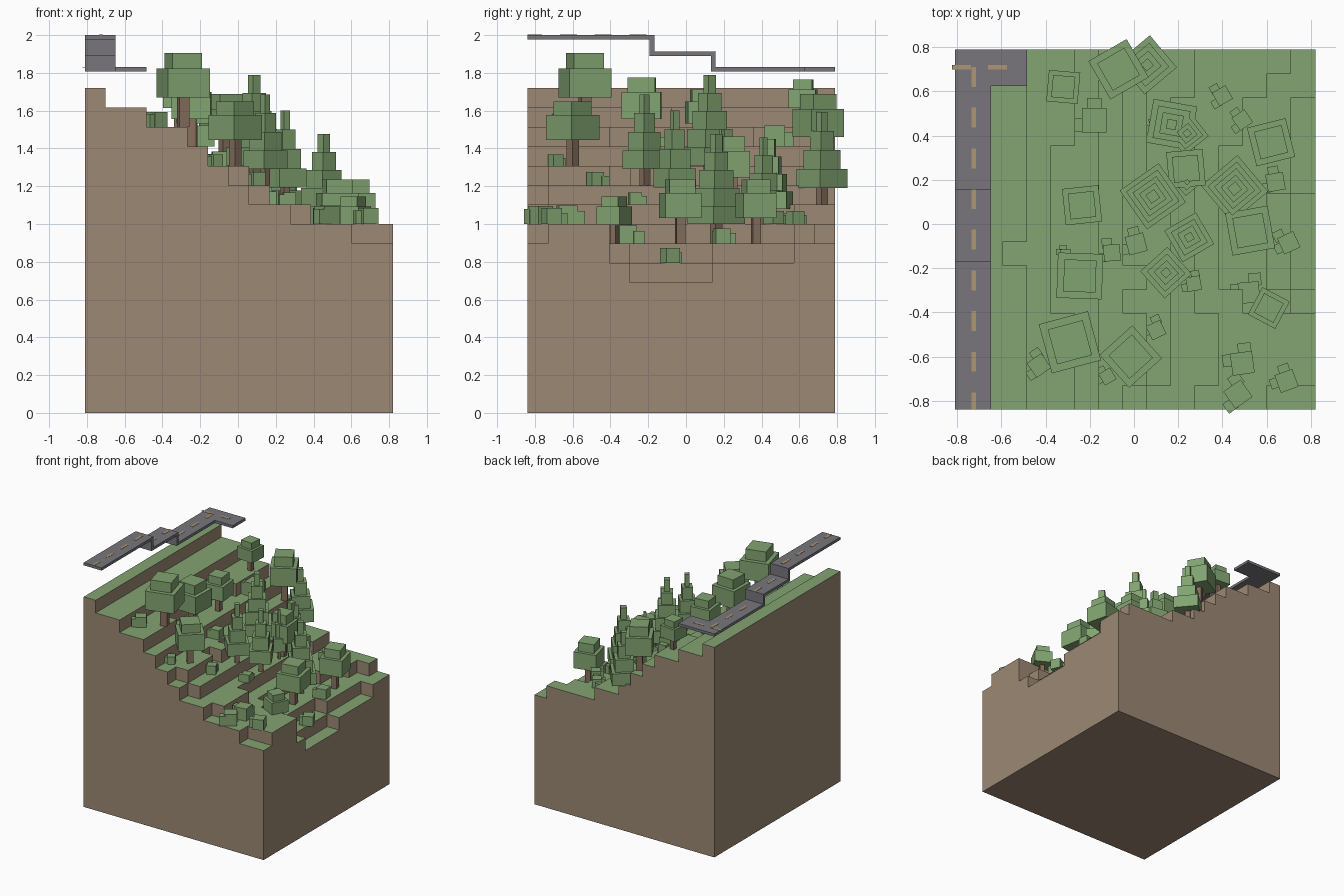
import bpy, bmesh, math, random
from mathutils import Matrix, Vector

if "Cube" in bpy.data.objects:
    bpy.data.objects.remove(bpy.data.objects["Cube"])

random.seed(4)


def material(name, rgb):
    m = bpy.data.materials.new(name)
    m.diffuse_color = (*rgb, 1)
    m.use_nodes = True
    m.node_tree.nodes["Principled BSDF"].inputs["Base Color"].default_value = m.diffuse_color
    return m


GRASS = material("grass green", (0.227, 0.366, 0.171))
DIRT = material("dirt brown", (0.335, 0.25, 0.175))
LEAF = material("leaf green", (0.222, 0.371, 0.165))
BARK = material("bark brown", (0.24, 0.16, 0.11))
ASPHALT = material("asphalt grey", (0.188, 0.18, 0.202))
PAINT = material("lane tan", (0.43, 0.31, 0.17))


def finish(name, bm, mats):
    me = bpy.data.meshes.new(name)
    bm.to_mesh(me)
    bm.free()
    for m in mats:
        me.materials.append(m)
    ob = bpy.data.objects.new(name, me)
    bpy.context.collection.objects.link(ob)
    return ob


def box(bm, x0, x1, y0, y1, z0, z1, mat=0):
    mtx = Matrix.Translation(((x0 + x1) / 2, (y0 + y1) / 2, (z0 + z1) / 2)) @ \
        Matrix.Diagonal((x1 - x0, y1 - y0, z1 - z0, 1))
    for v in bmesh.ops.create_cube(bm, size=1, matrix=mtx)["verts"]:
        for f in v.link_faces:
            f.material_index = mat


def block(bm, w, z0, z1, mat=0, x=0, y=0):
    box(bm, x - w / 2, x + w / 2, y - w / 2, y + w / 2, z0, z1, mat)


# Terraced hillside: 15 x 15 columns; each band of rows lists where each terrace ends
N, X0, Y0, CELL = 15, -0.81, -0.84, 1.63 / 15
BANDS = [
    (1, (1, 3, 5, 6, 7, 8, 10, 13, 15, 15)),
    (4, (1, 3, 5, 6, 8, 9, 11, 15, 15, 15)),
    (5, (1, 3, 4, 6, 7, 9, 10, 12, 14, 15)),
    (6, (1, 3, 4, 6, 8, 9, 10, 11, 13, 14)),
    (7, (1, 2, 4, 6, 7, 9, 10, 11, 13, 14)),
    (9, (1, 3, 4, 6, 7, 9, 10, 11, 13, 14)),
    (11, (1, 3, 4, 6, 7, 8, 10, 11, 14, 15)),
    (13, (1, 3, 5, 6, 7, 8, 9, 12, 14, 15)),
    (14, (1, 3, 5, 6, 7, 8, 10, 13, 15, 15)),
    (15, (1, 3, 5, 6, 7, 8, 10, 14, 15, 15)),
]


def height(i, j):
    if not (0 <= i < N and 0 <= j < N):
        return 0
    ends = next(e for top, e in BANDS if j < top)
    return 1.72 - 0.103 * sum(i >= e for e in ends)


def ground(x, y):
    return height(min(N - 1, int((x - X0) / CELL)), min(N - 1, int((y - Y0) / CELL)))


bm = bmesh.new()


def quad(pts, mat):
    bm.faces.new([bm.verts.new(p) for p in pts]).material_index = mat


for i in range(N):
    for j in range(N):
        a, b = X0 + i * CELL, X0 + (i + 1) * CELL
        c, d = Y0 + j * CELL, Y0 + (j + 1) * CELL
        h = height(i, j)
        quad([(a, c, h), (b, c, h), (b, d, h), (a, d, h)], 0)
        for di, dj, p, q in ((0, -1, (a, c), (b, c)), (1, 0, (b, c), (b, d)),
                             (0, 1, (b, d), (a, d)), (-1, 0, (a, d), (a, c))):
            low = height(i + di, j + dj)
            if low < h - 0.01:
                quad([(*p, low), (*q, low), (*q, h), (*p, h)], 1)
X1, Y1 = X0 + 1.63, Y0 + 1.63
quad([(X0, Y0, 0), (X0, Y1, 0), (X1, Y1, 0), (X1, Y0, 0)], 1)
bmesh.ops.remove_doubles(bm, verts=bm.verts, dist=0.0005)
finish("terraced_hillside", bm, [GRASS, DIRT])

# Stepped road floating above the ridge
bm = bmesh.new()
RX = -0.648
box(bm, X0, RX, Y0, -0.168, 1.978, 2.0)
box(bm, X0, RX, -0.192, -0.168, 1.89, 1.978)
box(bm, X0, RX, -0.168, 0.155, 1.89, 1.912)
box(bm, X0, RX, 0.133, 0.155, 1.808, 1.89)
box(bm, X0, RX, 0.155, Y1, 1.808, 1.83)
box(bm, RX, -0.485, 0.625, Y1, 1.808, 1.83)
finish("road", bm, [ASPHALT])

# Dashed centre line
bm = bmesh.new()
for k in range(9):
    y = 0.665 - 0.184 * k
    z = 1.83 if y > 0.155 else 1.912 if y > -0.168 else 2.0
    box(bm, -0.735, -0.715, max(y - 0.045, Y0), y + 0.045, z - 0.001, z + 0.002)
for x in (-0.78, -0.617):
    box(bm, x - 0.043, x + 0.043, 0.7, 0.72, 1.829, 1.832)
finish("lane_dashes", bm, [PAINT])


def plant(name, bm, x, y, rot):
    ob = finish(name, bm, [LEAF, BARK])
    ob.location = (x, y, ground(x, y))
    ob.rotation_euler.z = math.radians(rot)


# Broad trees: trunk, wide crown, smaller cap
for x, y, rot, w, h in [
    (-0.29, -0.535, 15, 0.23, 0.39), (-0.015, -0.6, 42, 0.2, 0.34),
    (-0.245, -0.235, -2, 0.205, 0.365), (-0.235, 0.085, 6, 0.165, 0.3),
    (-0.32, 0.62, -5, 0.142, 0.25), (-0.07, 0.7, 30, 0.2, 0.38),
    (0.62, 0.37, 14, 0.18, 0.34), (0.235, 0.25, 5, 0.165, 0.36),
    (0.525, -0.03, 10, 0.195, 0.34), (0.61, -0.38, -28, 0.14, 0.25),
]:
    bm = bmesh.new()
    block(bm, w * 0.24, 0, h * 0.41, 1)
    block(bm, w, h * 0.4, h * 0.79)
    block(bm, w * 0.71, h * 0.79, h)
    plant("broad_tree", bm, x, y, rot)

# Conifers: trunk and stacked shrinking tiers
for x, y, rot, w, h, n in [
    (0.085, 0.125, 35, 0.215, 0.585, 5), (0.455, 0.16, 40, 0.215, 0.58, 5),
    (0.25, -0.06, 30, 0.165, 0.5, 4), (0.145, -0.22, 42, 0.165, 0.48, 4),
    (0.06, 0.72, 40, 0.19, 0.49, 4), (0.17, 0.45, -10, 0.2, 0.45, 4),
    (0.24, 0.41, 38, 0.14, 0.46, 4), (0.24, 0.19, 40, 0.09, 0.4, 3),
]:
    bm = bmesh.new()
    block(bm, w * 0.22, 0, h * 0.19, 1)
    step = h * 0.82 / n
    for k in range(n):
        block(bm, w * (1 - 0.78 * k / (n - 1)), h * 0.18 + step * k, h * 0.18 + step * (k + 1))
    plant("conifer", bm, x, y, rot)

# Bushes: a main clump with two smaller ones leaning on it
for x, y, rot, w in [
    (0.40, 0.58, 30, 0.07), (0.49, 0.47, 35, 0.07), (0.70, -0.085, 25, 0.08),
    (0.52, -0.31, 5, 0.095), (0.27, -0.27, 10, 0.065), (0.01, -0.09, 15, 0.085),
    (-0.1, -0.13, 5, 0.075), (-0.31, -0.14, 0, 0.05), (0.1, -0.48, 25, 0.07),
    (-0.43, -0.64, 35, 0.08), (-0.12, -0.69, 30, 0.06), (0.49, -0.63, 8, 0.1),
    (0.47, -0.77, 35, 0.095), (0.69, -0.71, 20, 0.085), (-0.18, 0.47, 0, 0.11),
    (0.64, 0.19, 10, 0.08), (0.08, 0.42, 20, 0.06),
]:
    bm = bmesh.new()
    block(bm, w, 0, w)
    block(bm, w * 0.6, 0, w * 0.7, 0, random.uniform(-0.4, 0.4) * w, w * 0.6)
    block(bm, w * 0.55, 0, w * 0.85, 0, -w * 0.6, random.uniform(-0.3, 0.3) * w)
    plant("bush", bm, x, y, rot)
